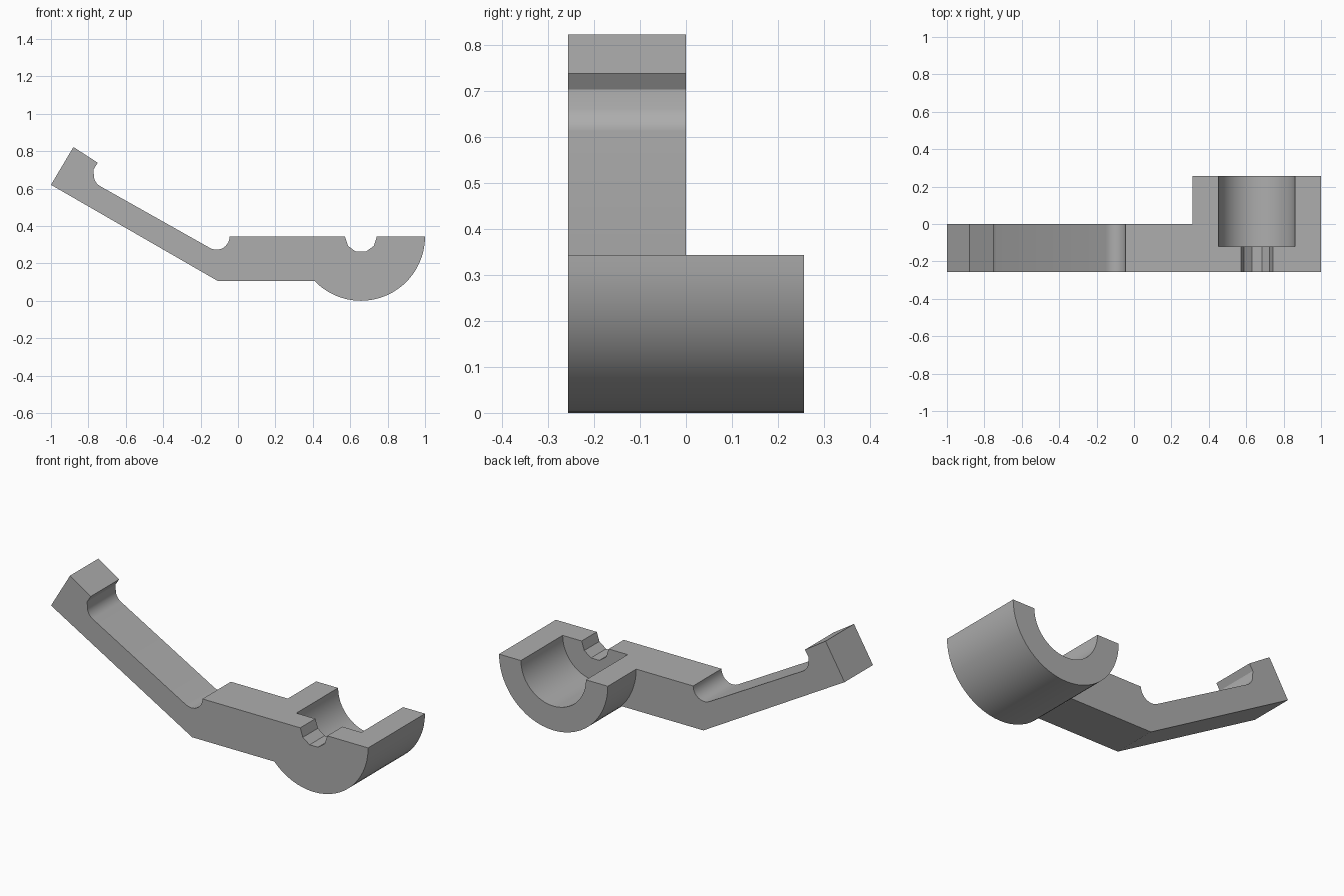
import bpy
import bmesh
from math import cos, sin, pi, radians

cube = bpy.data.objects.get("Cube")
if cube:
    bpy.data.objects.remove(cube)

FRONT, BACK = -0.256, 0.256
TOP = 0.343
HUB_X, HUB_R = 0.657, 0.343

grey = bpy.data.materials.new("plain grey")
grey.use_nodes = True
grey.diffuse_color = (0.42, 0.42, 0.42, 1)
grey.node_tree.nodes["Principled BSDF"].inputs["Base Color"].default_value = (0.42, 0.42, 0.42, 1)


def arc(cx, cz, r, start, end, steps):
    """Points along an arc, angles in degrees."""
    angles = [radians(start + (end - start) * i / steps) for i in range(steps + 1)]
    return [(cx + r * cos(a), cz + r * sin(a)) for a in angles]


def prism(name, profile, y0, y1):
    """Extrude an x-z profile along y."""
    bm = bmesh.new()
    face = bm.faces.new([bm.verts.new((x, y0, z)) for x, z in profile])
    result = bmesh.ops.extrude_face_region(bm, geom=[face])
    verts = [v for v in result["geom"] if isinstance(v, bmesh.types.BMVert)]
    bmesh.ops.translate(bm, verts=verts, vec=(0, y1 - y0, 0))
    bmesh.ops.recalc_face_normals(bm, faces=bm.faces)
    mesh = bpy.data.meshes.new(name)
    bm.to_mesh(mesh)
    bm.free()
    mesh.materials.append(grey)
    obj = bpy.data.objects.new(name, mesh)
    bpy.context.collection.objects.link(obj)
    return obj


def combine(target, tool, operation):
    """Apply a boolean and discard the tool."""
    bpy.context.view_layer.objects.active = target
    mod = target.modifiers.new(operation.lower(), "BOOLEAN")
    mod.operation, mod.object, mod.solver = operation, tool, "EXACT"
    bpy.ops.object.modifier_apply(modifier=mod.name)
    bpy.data.objects.remove(tool)


# Bent arm with a round groove at the bend and a hooked tip
arm_profile = [(-1, 0.62), (-0.11, 0.107), (HUB_X, 0.107), (HUB_X, TOP)]
arm_profile += arc(-0.115, TOP, 0.07, 0, -120, 10)
arm_profile += arc(-0.701, 0.674, 0.071, 240, 191, 5)
arm_profile += [(-0.772, 0.703), (-0.75, 0.738), (-0.88, 0.822)]
bracket = prism("bent_arm_bracket", arm_profile, FRONT, 0)

# Half-round housing
housing = prism("housing", arc(HUB_X, TOP, HUB_R, 180, 360, 30), FRONT, BACK)
combine(bracket, housing, "UNION")

# Large bore from the back, small faceted channel through the front wall
bore = arc(HUB_X, TOP, 0.205, 180, 360, 24) + [(HUB_X + 0.205, 0.5), (HUB_X - 0.205, 0.5)]
combine(bracket, prism("bore_cutter", bore, -0.12, 0.4), "DIFFERENCE")
channel = arc(HUB_X, TOP, 0.085, 180, 360, 5) + [(HUB_X + 0.085, 0.5), (HUB_X - 0.085, 0.5)]
combine(bracket, prism("channel_cutter", channel, -0.4, 0), "DIFFERENCE")

# Smooth curves, sharp edges
bpy.ops.object.select_all(action="DESELECT")
bracket.select_set(True)
bpy.context.view_layer.objects.active = bracket
bpy.ops.object.shade_smooth_by_angle(angle=pi / 7)
